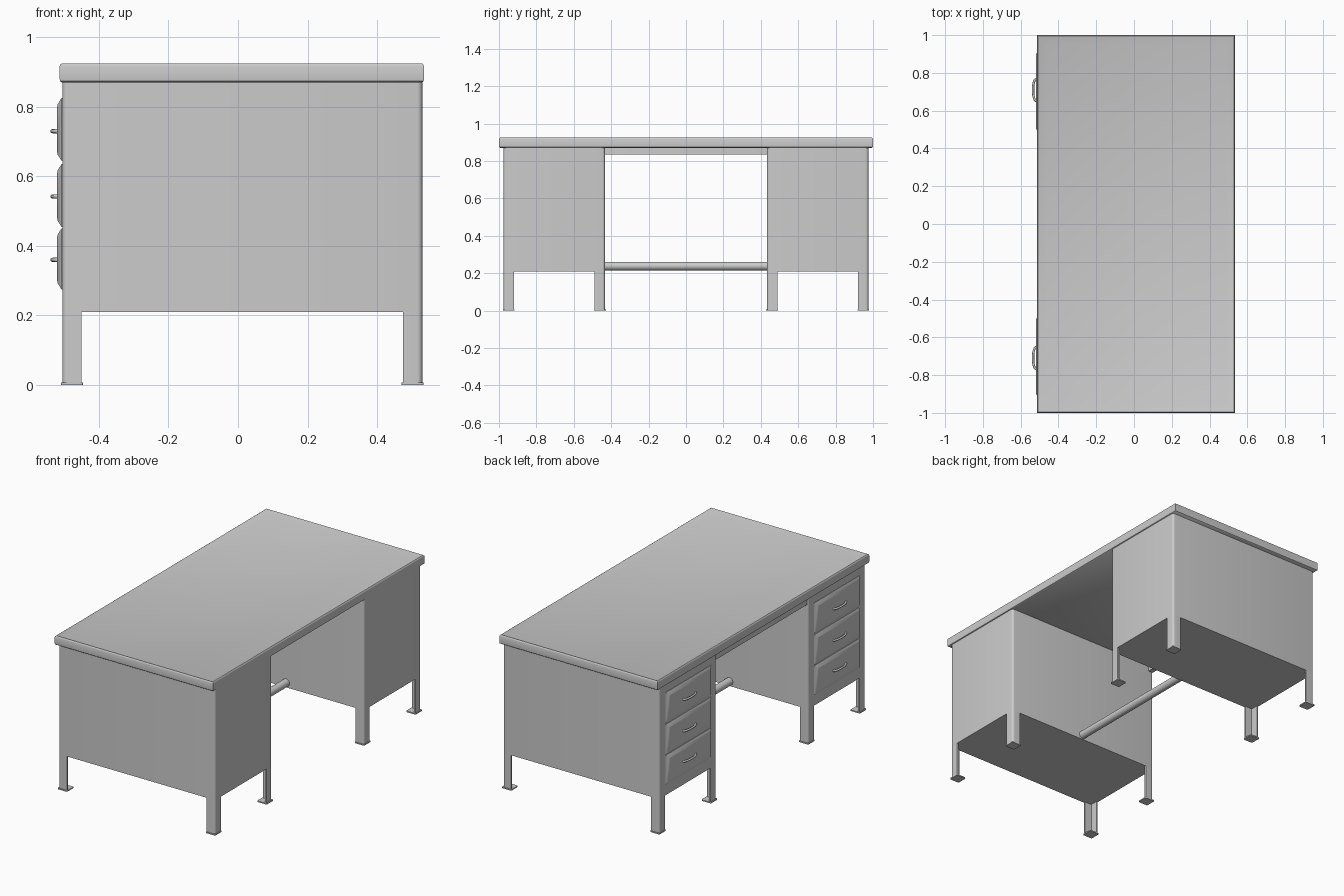
import bpy, bmesh, math

if "Cube" in bpy.data.objects:
    bpy.data.objects.remove(bpy.data.objects["Cube"])

X0, X1 = -0.505, 0.53          # pedestal depth
Y0, Y1 = 0.433, 0.975          # pedestal span on the +y side
R = 0.014                      # rounded sheet-metal corner


def finish(bm, name, angle=40):
    bmesh.ops.recalc_face_normals(bm, faces=bm.faces)
    me = bpy.data.meshes.new(name)
    bm.to_mesh(me)
    bm.free()
    ob = bpy.data.objects.new(name, me)
    bpy.context.collection.objects.link(ob)
    bpy.ops.object.select_all(action='DESELECT')
    ob.select_set(True)
    bpy.context.view_layer.objects.active = ob
    bpy.ops.object.shade_smooth_by_angle(angle=math.radians(angle))
    return ob


def rings(name, loops):
    """Skin equal-length closed loops and cap both ends."""
    bm = bmesh.new()
    vs = [[bm.verts.new(p) for p in loop] for loop in loops]
    n = len(vs[0])
    for a, b in zip(vs, vs[1:]):
        for i in range(n):
            bm.faces.new((a[i], a[(i + 1) % n], b[(i + 1) % n], b[i]))
    bm.faces.new(vs[0])
    bm.faces.new(vs[-1])
    return finish(bm, name)


def prism(name, outline, z0, z1):
    return rings(name, [[(x, y, z) for x, y in outline] for z in (z0, z1)])


def arc(cx, cy, r, a0, steps=5):
    return [(cx + r * math.cos(math.radians(a0 + 90 * i / steps)),
             cy + r * math.sin(math.radians(a0 + 90 * i / steps)))
            for i in range(steps + 1)]


def rounded_rect(x0, x1, y0, y1, r):
    return (arc(x1 - r, y1 - r, r, 0) + arc(x0 + r, y1 - r, r, 90)
            + arc(x0 + r, y0 + r, r, 180) + arc(x1 - r, y0 + r, r, 270))


def rect(x0, x1, y0, y1, z, inset):
    return [(x0 + inset, y0 + inset, z), (x1 - inset, y0 + inset, z),
            (x1 - inset, y1 - inset, z), (x0 + inset, y1 - inset, z)]


# Desktop: softened edge, sloping rim and slightly sunken work surface
edge = [(0.870, 0.006), (0.874, 0.001), (0.880, 0), (0.916, 0), (0.922, 0.002),
        (0.925, 0.006), (0.910, 0.05)]
rings("desktop", [rect(-0.513, 0.535, -1, 1, z, i) for z, i in edge])


def handle(name, y, z):
    # Bail pull: bent round bar
    cu = bpy.data.curves.new(name, 'CURVE')
    cu.dimensions = '3D'
    cu.bevel_depth = 0.006
    cu.bevel_resolution = 2
    cu.use_fill_caps = True
    path = [(-0.515, -0.058), (-0.521, -0.058), (-0.526, -0.052),
            (-0.532, -0.034), (-0.534, -0.02), (-0.534, 0.02),
            (-0.532, 0.034), (-0.526, 0.052), (-0.521, 0.058), (-0.515, 0.058)]
    sp = cu.splines.new('POLY')
    sp.points.add(len(path) - 1)
    for p, (x, dy) in zip(sp.points, path):
        p.co = (x, y + dy, z, 1)
    sp.use_smooth = True
    ob = bpy.data.objects.new(name, cu)
    bpy.context.collection.objects.link(ob)


for s, side in ((-1, "front"), (1, "back")):
    ya, yb = sorted((s * Y0, s * Y1))
    # Pedestal cabinet
    prism(f"{side}_pedestal", rounded_rect(X0, X1, ya, yb, R), 0.21, 0.871)

    # Angle-section legs with foot plates
    for cx, dx, xn in ((X0, 1, "left"), (X1, -1, "right")):
        for cy, dy, yn in ((ya, 1, "near"), (yb, -1, "far")):
            w, t = 0.055, 0.01
            prof = [(w, 0), (w, t), (t, t), (t, w), (0, w)] + arc(R, R, R, 180)
            prism(f"{side}_{xn}_{yn}_leg",
                  [(cx + dx * x, cy + dy * y) for x, y in prof], 0.004, 0.211)
            xs = sorted((cx - dx * 0.004, cx + dx * 0.059))
            ys = sorted((cy - dy * 0.004, cy + dy * 0.059))
            prism(f"{side}_{xn}_{yn}_foot", rounded_rect(*xs, *ys, 0.006), 0, 0.007)

    # Drawers with chamfered fronts, and their pulls
    d0, d1 = sorted((s * 0.487, s * 0.917))
    for k, (z0, z1) in enumerate(((0.275, 0.45), (0.455, 0.635), (0.645, 0.825))):
        steps = [(-0.50, 0), (-0.508, 0), (-0.519, 0.018), (-0.520, 0.024)]
        rings(f"{side}_drawer_{k + 1}",
              [[(x, d0 + i, z0 + i), (x, d1 - i, z0 + i),
                (x, d1 - i, z1 - i), (x, d0 + i, z1 - i)] for x, i in steps])
        handle(f"{side}_drawer_pull_{k + 1}", s * 0.71, (0.36, 0.542, 0.73)[k])

# Rail under the desktop across the knee space
prism("knee_rail", rounded_rect(-0.500, -0.47, -0.436, 0.436, 0.006), 0.835, 0.871)

# Round foot bar between the pedestals
rings("foot_bar", [[(0.015 + 0.023 * math.cos(a), y, 0.238 + 0.023 * math.sin(a))
                    for a in (2 * math.pi * i / 24 for i in range(24))]
                   for y in (-0.436, 0.436)])
